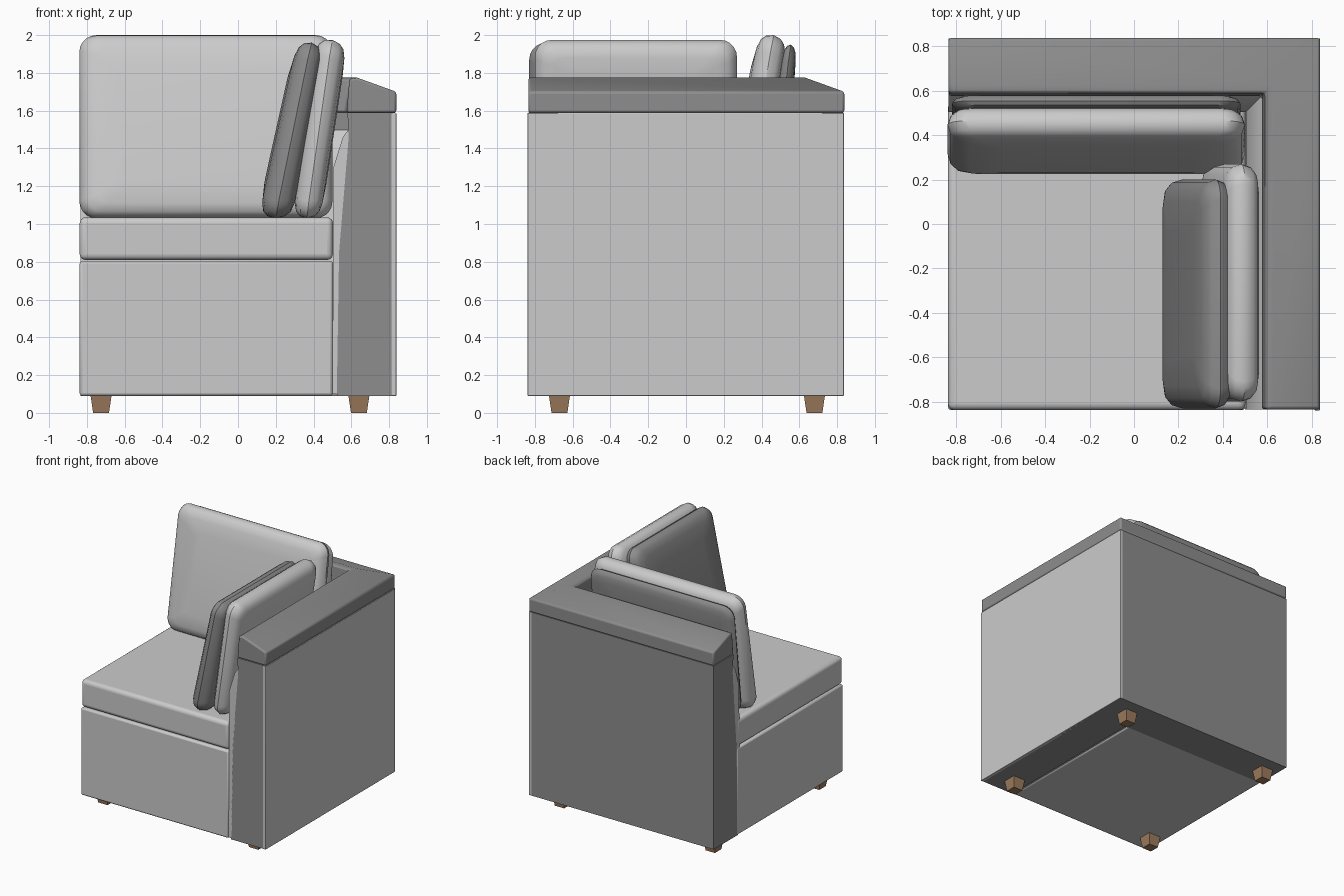
import bpy, bmesh, math

if "Cube" in bpy.data.objects:
    bpy.data.objects.remove(bpy.data.objects["Cube"])


def material(name, rgb):
    m = bpy.data.materials.new(name)
    m.diffuse_color = (*rgb, 1)
    m.use_nodes = True
    m.node_tree.nodes["Principled BSDF"].inputs["Base Color"].default_value = m.diffuse_color
    return m


LIGHT = material("light grey fabric", (0.60, 0.60, 0.60))
DARK = material("dark grey fabric", (0.27, 0.27, 0.27))
WOOD = material("brown wood", (0.34, 0.20, 0.11))


def finish(name, bm, mat, bevel=0.0, segments=2, smooth=True):
    bmesh.ops.recalc_face_normals(bm, faces=bm.faces)
    me = bpy.data.meshes.new(name)
    bm.to_mesh(me)
    bm.free()
    me.materials.append(mat)
    ob = bpy.data.objects.new(name, me)
    bpy.context.collection.objects.link(ob)
    if bevel:
        mod = ob.modifiers.new("soft edges", 'BEVEL')
        mod.width = bevel
        mod.segments = segments
        mod.limit_method = 'ANGLE'
    if smooth:
        bpy.ops.object.select_all(action='DESELECT')
        ob.select_set(True)
        bpy.context.view_layer.objects.active = ob
        bpy.ops.object.shade_smooth_by_angle(angle=math.radians(35))
    return ob


def skin(bm, rings):
    """Join closed rings of points into a capped solid."""
    vs = [[bm.verts.new(p) for p in r] for r in rings]
    n = len(vs[0])
    for a, b in zip(vs, vs[1:]):
        for i in range(n):
            bm.faces.new((a[i], a[(i + 1) % n], b[(i + 1) % n], b[i]))
    bm.faces.new(vs[0][::-1])
    bm.faces.new(vs[-1])


def box(name, x, y, z, mat, bevel=0.0, segments=2):
    bm = bmesh.new()
    skin(bm, [[(x[0], y[0], h), (x[1], y[0], h), (x[1], y[1], h), (x[0], y[1], h)] for h in z])
    return finish(name, bm, mat, bevel, segments)


def corner_sweep(name, profile, mat, bevel=0.0):
    """Sweep (inset, height) profile along the back, mitre, then along the arm."""
    e = 0.835
    bm = bmesh.new()
    skin(bm, [[(-e, e - d, z) for d, z in profile],
              [(e - d, e - d, z) for d, z in profile],
              [(e - d, -e, z) for d, z in profile]])
    return finish(name, bm, mat, bevel)


def rounded_rect(hw, hh, r, steps=5):
    pts = []
    for k, (sx, sy) in enumerate(((1, 1), (-1, 1), (-1, -1), (1, -1))):
        for i in range(steps + 1):
            a = math.pi / 2 * (k + i / steps)
            pts.append((sx * (hw - r) + r * math.cos(a), sy * (hh - r) + r * math.sin(a)))
    return pts


def cushion(name, along_x, u, z, bottom, top, mat):
    """Leaning pillow; bottom/top give its front and back positions."""
    layers = ((-0.5, 0.22), (-0.47, 0.10), (-0.40, 0.045), (-0.25, 0.014), (0, 0),
              (0.25, 0.014), (0.40, 0.045), (0.47, 0.10), (0.5, 0.22))
    hw, hh = (u[1] - u[0]) / 2, (z[1] - z[0]) / 2
    rings = []
    for s, inset in layers:
        ring = []
        for p, q in rounded_rect(hw - inset, hh - inset * 0.8, max(0.09 - inset * 0.4, 0.03)):
            v = (q + hh) / (2 * hh)
            front = bottom[0] + (top[0] - bottom[0]) * v
            back = bottom[1] + (top[1] - bottom[1]) * v
            w = (front + back) / 2 + s * (back - front)
            w -= 0.02 * math.sin(math.pi * v) * (0.5 - s)
            h = z[0] + hh + q - 0.25 * v * s * (back - front)
            c = (u[0] + u[1]) / 2 + p
            ring.append((c, w, h) if along_x else (w, c, h))
        rings.append(ring)
    bm = bmesh.new()
    skin(bm, rings)
    return finish(name, bm, mat)


# L-shaped back and arm, with its sloping cap and inner lining
corner_sweep("back_and_arm_frame",
             [(0, 0.09), (0, 1.59), (0.255, 1.59), (0.25, 1.45), (0.30, 0.85), (0.312, 0.09)], DARK)
corner_sweep("back_and_arm_cap",
             [(-0.003, 1.59), (-0.003, 1.70), (0.205, 1.775), (0.245, 1.77), (0.26, 1.59)], DARK, 0.012)
corner_sweep("inner_lining",
             [(0.308, 0.10), (0.335, 0.10), (0.33, 1.30), (0.28, 1.46), (0.25, 1.50),
              (0.246, 1.44), (0.296, 0.80)], LIGHT)

# Light panel on the outside of the arm
box("outer_arm_panel", (0.812, 0.838), (-0.839, 0.836), (0.09, 1.588), LIGHT, 0.003)

# Seat base and seat cushion
box("seat_base", (-0.838, 0.502), (-0.838, 0.54), (0.09, 0.805), LIGHT, 0.014)
box("seat_cushion", (-0.838, 0.502), (-0.838, 0.54), (0.81, 1.035), LIGHT, 0.03, 4)

# Loose cushions against the back and the arm
cushion("back_cushion", True, (-0.84, 0.50), (1.03, 2.0), (0.21, 0.40), (0.39, 0.54), LIGHT)
cushion("back_cushion_rear", True, (-0.82, 0.48), (1.05, 1.95), (0.40, 0.51), (0.52, 0.59), DARK)
cushion("arm_cushion_front", False, (-0.83, 0.20), (1.03, 1.96), (0.11, 0.29), (0.32, 0.46), DARK)
cushion("arm_cushion_rear", False, (-0.80, 0.27), (1.03, 1.975), (0.29, 0.44), (0.42, 0.58), LIGHT)

# Tapered wooden legs
for name, cx, cy in (("front_left_leg", -0.725, -0.67), ("front_right_leg", 0.64, -0.67),
                     ("back_left_leg", -0.725, 0.68), ("back_right_leg", 0.64, 0.68)):
    bm = bmesh.new()
    skin(bm, [[(cx + sx * r, cy + sy * r, h) for sx, sy in ((-1, -1), (1, -1), (1, 1), (-1, 1))]
              for r, h in ((0.042, 0.0), (0.056, 0.095))])
    finish(name, bm, WOOD, smooth=False)
